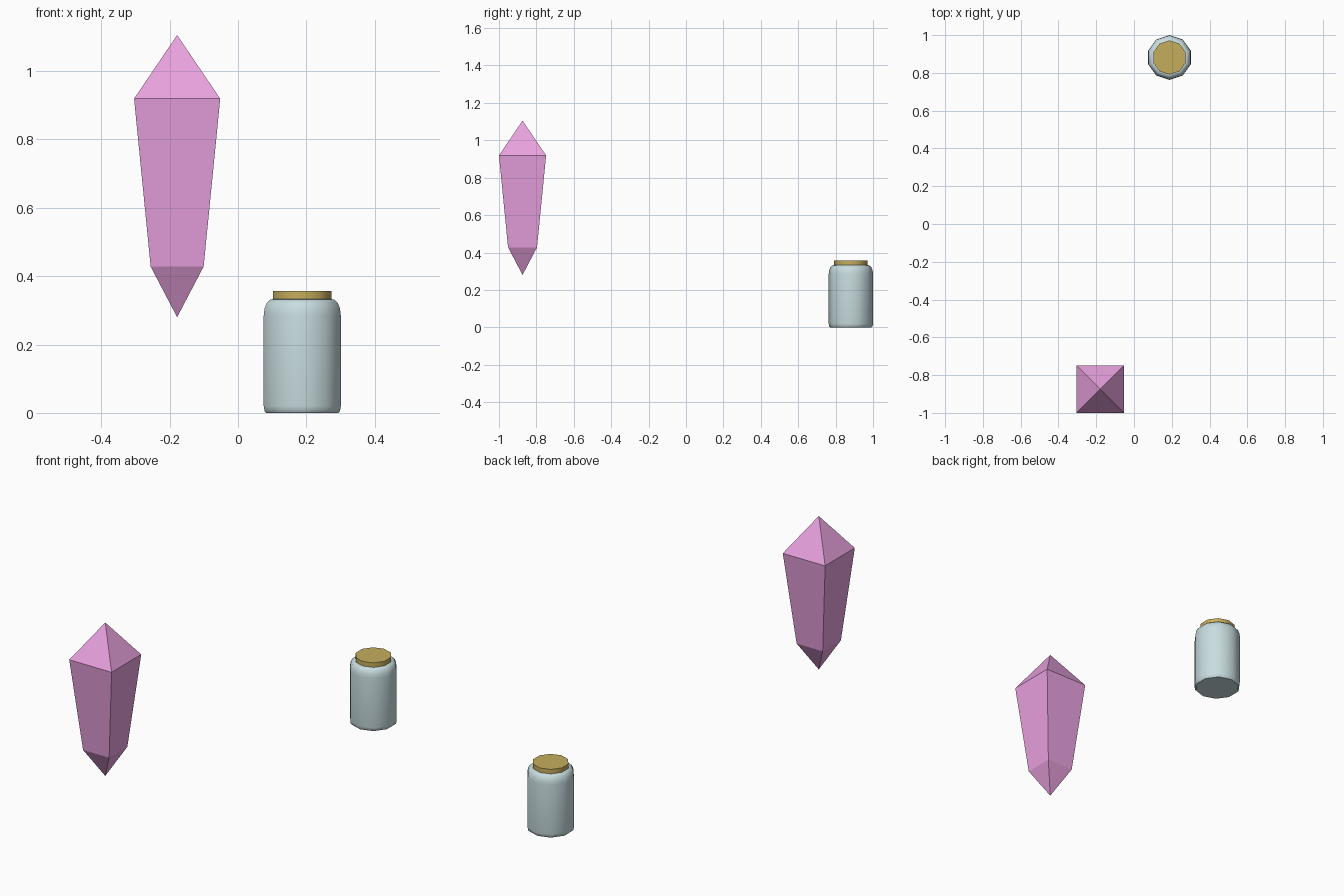
import bpy, bmesh, math

if "Cube" in bpy.data.objects:
    bpy.data.objects.remove(bpy.data.objects["Cube"])


def lathe(name, profile, sides, centre, start, colour, smooth=None):
    """Stack rings of (radius, z); a zero radius makes a tip, other ends are capped."""
    bm = bmesh.new()
    rings = []
    for r, z in profile:
        count = sides if r > 0 else 1
        rings.append([bm.verts.new((r * math.cos(start + math.tau * i / sides),
                                    r * math.sin(start + math.tau * i / sides), z))
                      for i in range(count)])
    for a, b in zip(rings, rings[1:]):
        for i in range(sides):
            j = (i + 1) % sides
            quad = [a[i % len(a)], a[j % len(a)], b[j % len(b)], b[i % len(b)]]
            bm.faces.new(list(dict.fromkeys(quad)))
    for ring in (rings[0], rings[-1]):
        if len(ring) > 1:
            bm.faces.new(ring)
    bmesh.ops.recalc_face_normals(bm, faces=bm.faces)
    mesh = bpy.data.meshes.new(name)
    bm.to_mesh(mesh)
    bm.free()
    obj = bpy.data.objects.new(name, mesh)
    obj.location = (*centre, 0)
    bpy.context.collection.objects.link(obj)
    mat = bpy.data.materials.new(name + "_colour")
    mat.diffuse_color = (*colour, 1)
    mat.use_nodes = True
    mat.node_tree.nodes["Principled BSDF"].inputs["Base Color"].default_value = mat.diffuse_color
    mesh.materials.append(mat)
    if smooth:
        bpy.ops.object.select_all(action='DESELECT')
        obj.select_set(True)
        bpy.context.view_layer.objects.active = obj
        bpy.ops.object.shade_smooth_by_angle(angle=math.radians(smooth))
    return obj


# Floating four-sided crystal with pointed ends (half widths turned into corner radii)
d = math.sqrt(2)
lathe("crystal", [(0, 0.28), (0.0775 * d, 0.428), (0.126 * d, 0.919), (0, 1.105)],
      4, (-0.178, -0.874), math.pi / 4, (0.82, 0.36, 0.74))

# Ten-sided glass jar with rounded shoulder
jar_centre = (0.188, 0.8815)
lathe("jar", [(0.111, 0), (0.116, 0.005), (0.1185, 0.02), (0.1185, 0.285),
              (0.116, 0.305), (0.109, 0.322), (0.099, 0.331), (0.088, 0.333)],
      10, jar_centre, math.pi / 2, (0.58, 0.72, 0.74), 45)

# Stopper
lathe("stopper", [(0.09, 0.328), (0.09, 0.357)],
      10, jar_centre, math.pi / 2, (0.56, 0.42, 0.11), 45)
